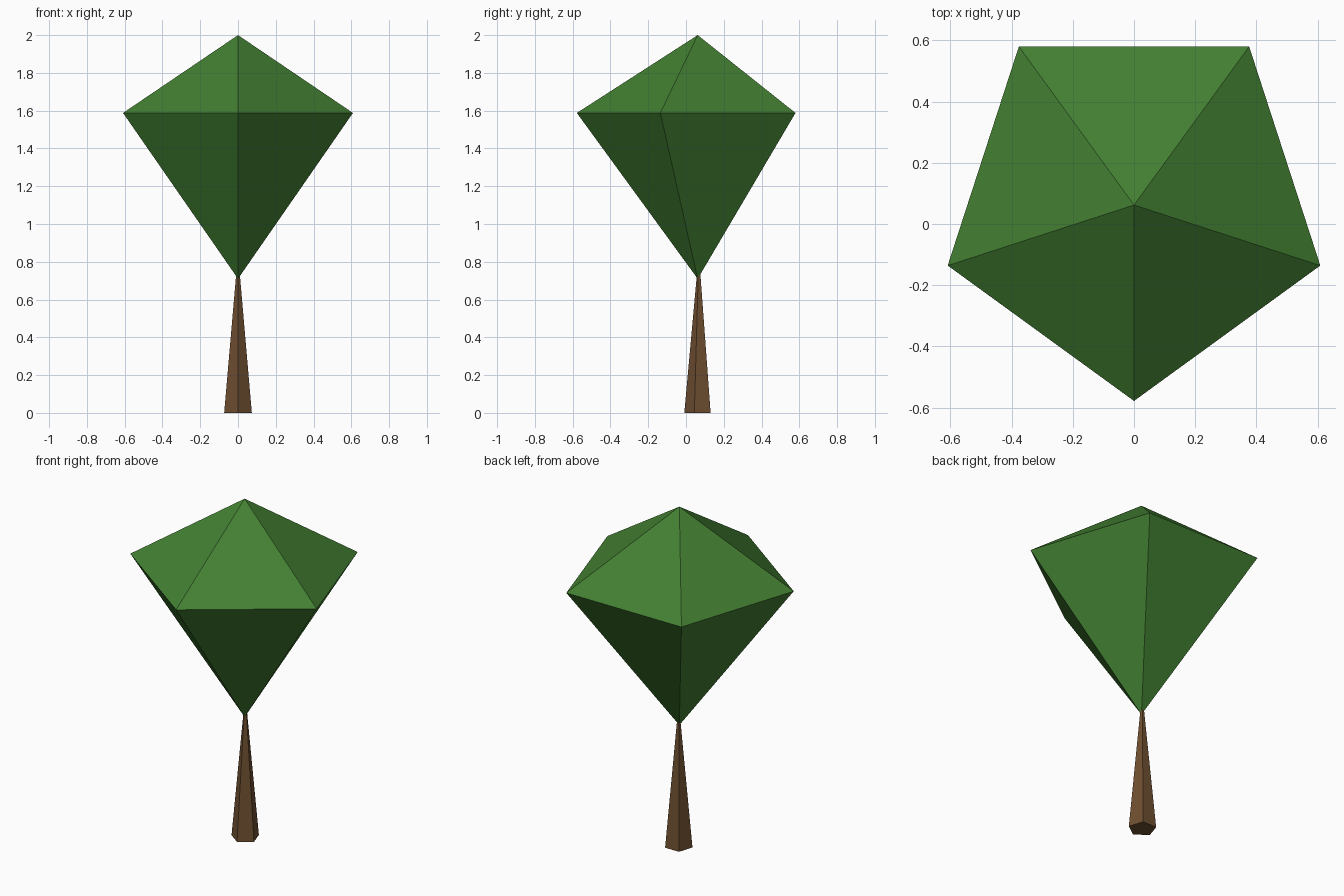
import bpy
import bmesh
from math import sin, cos, tau

SIDES = 5

default_cube = bpy.data.objects.get("Cube")
if default_cube:
    bpy.data.objects.remove(default_cube, do_unlink=True)


def make_material(name, color):
    mat = bpy.data.materials.new(name)
    mat.use_nodes = True
    mat.diffuse_color = (*color, 1)
    mat.node_tree.nodes["Principled BSDF"].inputs["Base Color"].default_value = (*color, 1)
    return mat


def lathe(name, profile, center_y, mat):
    """Five-sided solid from (radius, z) pairs; zero radius gives a point."""
    bm = bmesh.new()
    for radius, z in profile:
        if radius == 0:
            bm.verts.new((0, center_y, z))
            continue
        for i in range(SIDES):
            # first corner points to the front
            a = tau * i / SIDES
            bm.verts.new((radius * sin(a), center_y - radius * cos(a), z))
    bmesh.ops.convex_hull(bm, input=bm.verts[:])
    bmesh.ops.dissolve_limit(bm, angle_limit=0.01, verts=bm.verts[:], edges=bm.edges[:])
    bmesh.ops.recalc_face_normals(bm, faces=bm.faces[:])
    mesh = bpy.data.meshes.new(name)
    bm.to_mesh(mesh)
    bm.free()
    mesh.materials.append(mat)
    obj = bpy.data.objects.new(name, mesh)
    bpy.context.scene.collection.objects.link(obj)
    return obj


leaf_green = make_material("leaf_green", (0.056, 0.215, 0.032))
bark_brown = make_material("bark_brown", (0.158, 0.078, 0.031))

# Faceted crown: shallow cap above, long taper below
lathe("crown", [(0, 0.71), (0.64, 1.588), (0, 2.0)], 0.062, leaf_green)

# Tapered trunk, its tip hidden inside the crown
lathe("trunk", [(0.077, 0), (0.006, 0.78)], 0.068, bark_brown)
